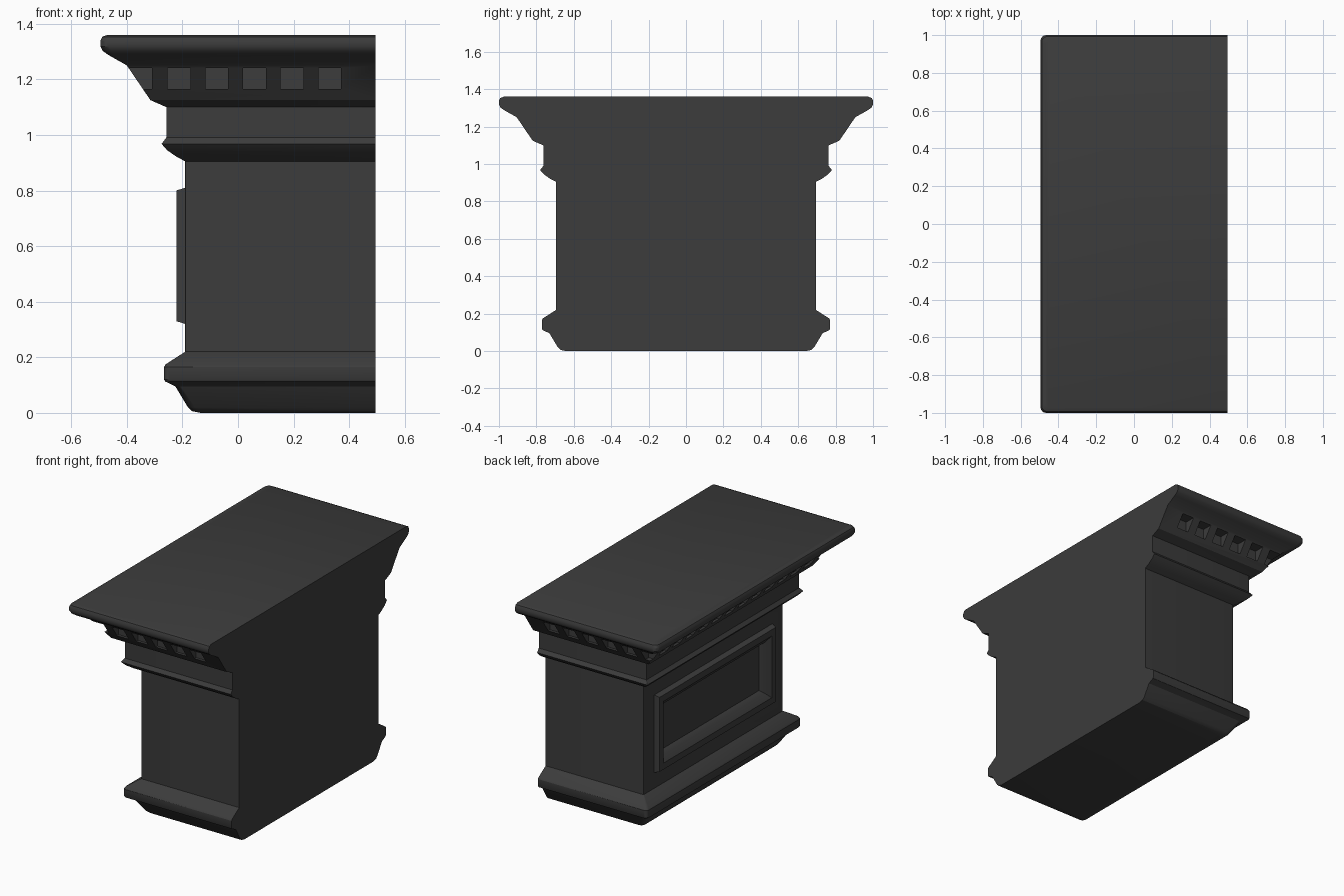
import bpy, bmesh, math
from mathutils import Vector

if "Cube" in bpy.data.objects:
    bpy.data.objects.remove(bpy.data.objects["Cube"])

END = 0.495      # flat cut-off side at +x
DY = 0.505       # half depth exceeds the left overhang by this amount

mat = bpy.data.materials.new("dark_grey")
mat.diffuse_color = (0.045, 0.045, 0.045, 1)
mat.use_nodes = True
mat.node_tree.nodes["Principled BSDF"].inputs["Base Color"].default_value = mat.diffuse_color


def finish(name, bm, smooth=True):
    bmesh.ops.recalc_face_normals(bm, faces=bm.faces)
    me = bpy.data.meshes.new(name)
    bm.to_mesh(me)
    bm.free()
    ob = bpy.data.objects.new(name, me)
    bpy.context.collection.objects.link(ob)
    me.materials.append(mat)
    return ob


def add_box(bm, lo, hi):
    lo, hi = Vector(lo), Vector(hi)
    vs = bmesh.ops.create_cube(bm, size=1)["verts"]
    for v in vs:
        v.co = Vector(((lo + hi)[i] / 2 + v.co[i] * (hi - lo)[i] for i in range(3)))


def smooth(ob):
    bpy.ops.object.select_all(action='DESELECT')
    ob.select_set(True)
    bpy.context.view_layer.objects.active = ob
    bpy.ops.object.shade_smooth_by_angle(angle=math.radians(30))


def plan_ring(d, z, r, seg=4):
    """Three-sided plan outline at left overhang d, with rounded corners."""
    y = d + DY
    pts = [(END, -y, z)]
    for cy, a0 in ((-y + r, 1.5), (y - r, 1.0)):
        for i in range(seg + 1):
            a = math.pi * (a0 - 0.5 * i / seg)
            pts.append((-d + r + r * math.cos(a), cy + r * math.sin(a), z))
    pts.append((END, y, z))
    return pts


# Moulding profile: overhang, height, corner radius
S = 0.003
profile = [
    (0.135, 0.0, 0.02), (0.165, 0.006, 0.025), (0.18, 0.02, 0.025),
    (0.225, 0.095, 0.02), (0.262, 0.113, 0.02), (0.266, 0.12, 0.02),
    (0.266, 0.165, 0.02), (0.26, 0.175, 0.02), (0.19, 0.22, S),
    (0.19, 0.905, S), (0.222, 0.922, S), (0.255, 0.945, S), (0.275, 0.968, S),
    (0.258, 0.99, S), (0.258, 1.10, S), (0.315, 1.125, S), (0.40, 1.25, S),
    (0.465, 1.287, 0.02), (0.487, 1.302, 0.03), (0.495, 1.318, 0.03),
    (0.495, 1.338, 0.03), (0.488, 1.353, 0.03), (0.47, 1.36, 0.025),
]
bm = bmesh.new()
rings = [[bm.verts.new(p) for p in plan_ring(*row)] for row in profile]
for a, b in zip(rings, rings[1:]):
    for i in range(len(a) - 1):
        bm.faces.new((a[i], a[i + 1], b[i + 1], b[i]))
bm.faces.new(rings[0])
bm.faces.new(rings[-1])
bm.faces.new([r[0] for r in rings] + [r[-1] for r in reversed(rings)])
body = finish("pedestal_body", bm)

# Cutter for dentil pockets and the recessed panel
bm = bmesh.new()
Z0, Z1, HW, BACK = 1.165, 1.24, 0.041, 0.325
for s in (-1, 1):
    ys = sorted((s * (BACK + DY), s * 0.96))
    for i in range(5):
        x = -0.212 + i * 0.1355
        add_box(bm, (x - HW, ys[0], Z0), (x + HW, ys[1], Z1))
    # corner pocket
    ys = sorted((s * 0.815, s * 0.96))
    add_box(bm, (-0.46, ys[0], Z0), (-0.31, ys[1], Z1))
for i in range(-6, 6):
    y = (i + 0.5) * 0.131
    add_box(bm, (-0.46, y - HW, Z0), (-BACK, y + HW, Z1))
add_box(bm, (-0.3, -0.515, 0.395), (-0.16, 0.515, 0.735))
cutter = finish("pocket_cutter", bm)
cutter.hide_render = True

mod = body.modifiers.new("pockets", 'BOOLEAN')
mod.object = cutter
mod.operation = 'DIFFERENCE'
mod.solver = 'EXACT'
bpy.ops.object.select_all(action='DESELECT')
body.select_set(True)
bpy.context.view_layer.objects.active = body
bpy.ops.object.modifier_apply(modifier=mod.name)
bpy.data.objects.remove(cutter)
smooth(body)

# Raised panel frame with sloping inner edge and recessed floor
bm = bmesh.new()
prev = None
for x, hy, hz in ((-0.185, 0.59, 0.245), (-0.19, 0.59, 0.245), (-0.222, 0.58, 0.235),
                  (-0.222, 0.54, 0.195), (-0.195, 0.505, 0.160), (-0.167, 0.49, 0.145)):
    ring = [bm.verts.new((x, sy * hy, 0.565 + sz * hz))
            for sy, sz in ((-1, -1), (1, -1), (1, 1), (-1, 1))]
    if prev:
        for i in range(4):
            j = (i + 1) % 4
            bm.faces.new((prev[i], prev[j], ring[j], ring[i]))
    else:
        first = ring
    prev = ring
floor = bm.faces.new(prev)
panel = finish("side_panel_frame", bm)
# make the visible floor face outward
if panel.data.polygons[-1].normal.x > 0:
    panel.data.flip_normals()
smooth(panel)
